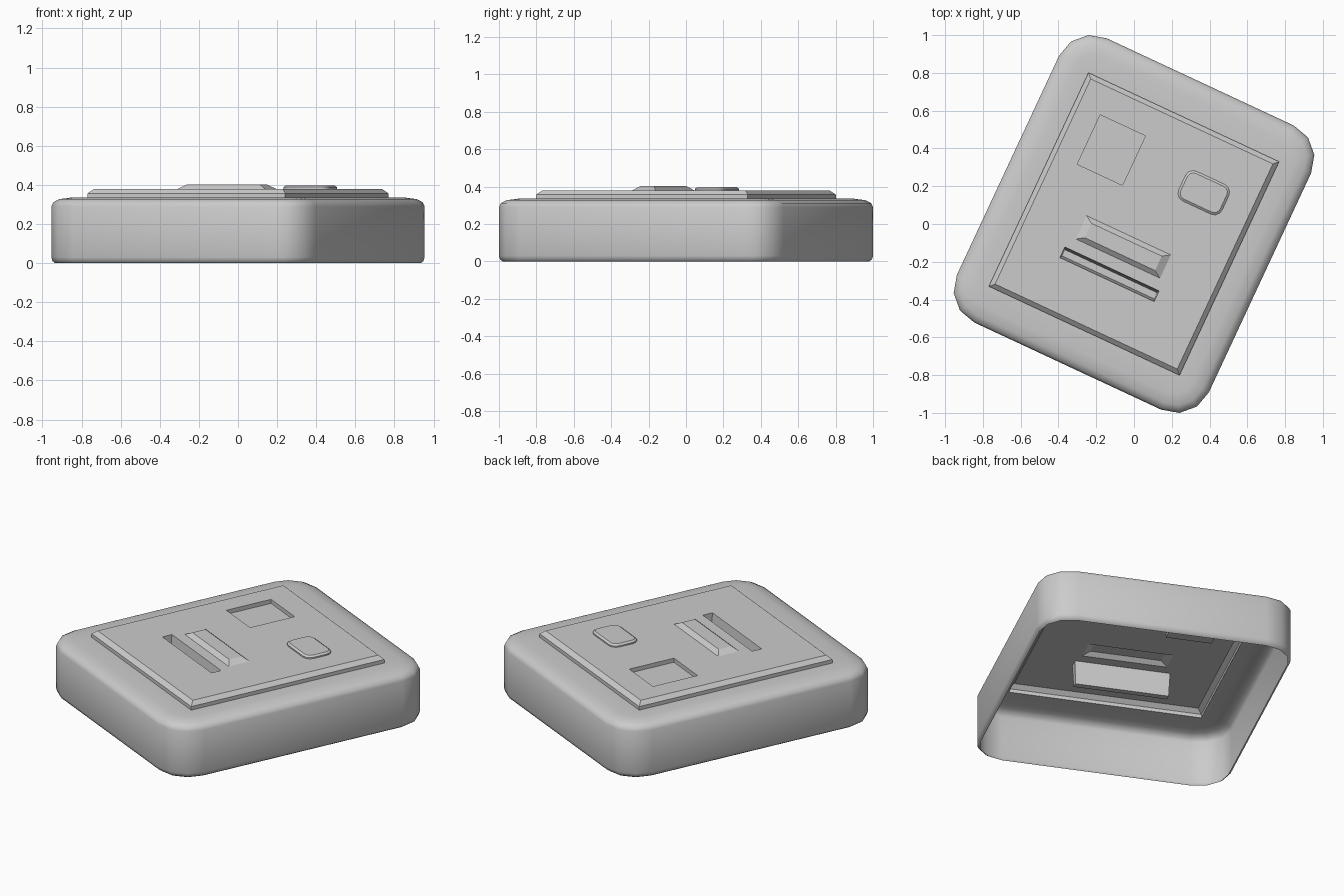
import bpy, bmesh
from math import radians, cos, sin, pi

if "Cube" in bpy.data.objects:
    bpy.data.objects.remove(bpy.data.objects["Cube"])

TURN = radians(-25)


def rect(cx, cy, hx, hy, z, r=0.0, seg=3):
    """Counter-clockwise rectangle outline, with rounded corners if r > 0."""
    pts = []
    for k, (sx, sy) in enumerate(((1, 1), (-1, 1), (-1, -1), (1, -1))):
        if r <= 0:
            pts.append((cx + sx * hx, cy + sy * hy, z))
            continue
        for i in range(seg + 1):
            a = (k + i / seg) * pi / 2
            pts.append((cx + sx * (hx - r) + r * cos(a),
                        cy + sy * (hy - r) + r * sin(a), z))
    return pts


def loft(bm, rings, cap=False):
    """Skin a stack of outlines; returns the vertex loops."""
    loops = [[bm.verts.new(p) for p in ring] for ring in rings]
    for a, b in zip(loops, loops[1:]):
        n = len(a)
        for i in range(n):
            j = (i + 1) % n
            bm.faces.new((a[i], a[j], b[j], b[i]))
    if cap:
        bm.faces.new(loops[-1])
    return loops


def fill(bm, loops):
    """Flat upward-facing fill of an outline with holes."""
    edges = []
    for lp in loops:
        for i, v in enumerate(lp):
            w = lp[(i + 1) % len(lp)]
            edges.append(bm.edges.get((v, w)) or bm.edges.new((v, w)))
    res = bmesh.ops.triangle_fill(bm, edges=edges, use_beauty=True,
                                  normal=(0, 0, 1))
    for f in res["geom"]:
        if isinstance(f, bmesh.types.BMFace):
            f.normal_update()
            if f.normal.z < 0:
                f.normal_flip()


def finish(bm, name, smooth=None):
    mesh = bpy.data.meshes.new(name)
    bm.to_mesh(mesh)
    bm.free()
    ob = bpy.data.objects.new(name, mesh)
    bpy.context.collection.objects.link(ob)
    ob.rotation_euler.z = TURN
    if smooth:
        bpy.ops.object.select_all(action='DESELECT')
        ob.select_set(True)
        bpy.context.view_layer.objects.active = ob
        bpy.ops.object.shade_smooth_by_angle(angle=radians(smooth))


# Body shell: open underneath, soft upper edge, hole where the panel sits
bm = bmesh.new()
profile = [(0.02, 0), (0.006, 0.01), (0, 0.03), (0, 0.29),
           (0.01, 0.311), (0.04, 0.327), (0.10, 0.335)]
body = loft(bm, [rect(0, 0, 0.736 - d, 0.83 - d, z, 0.19 - d)
                 for d, z in profile])
hole = [bm.verts.new(p) for p in rect(0, 0, 0.557, 0.624, 0.335)]
fill(bm, [body[-1], hole])
finish(bm, "body_shell", 45)

# Raised panel with chamfered rim, recess, slot and ridge as one sheet
TOP = 0.38
bm = bmesh.new()
rim = loft(bm, [rect(0, 0, 0.557, 0.624, 0.335),
                rect(0, 0, 0.557, 0.624, 0.357),
                rect(0, 0, 0.532, 0.599, TOP)])
recess = loft(bm, [rect(-0.274, 0.304, 0.132, 0.144, z)
                   for z in (TOP, TOP - 0.025)], cap=True)
slot = loft(bm, [rect(-0.005, -0.296, 0.275, 0.031, TOP),
                 rect(-0.005, -0.296, 0.270, 0.018, TOP - 0.14)], cap=True)
ridge = loft(bm, [rect(0, -0.134, 0.246, 0.068, TOP),
                  rect(0, -0.134, 0.205, 0.042, TOP + 0.022)], cap=True)
button_hole = [bm.verts.new(p)
               for p in rect(0.265, 0.306, 0.127, 0.087, TOP, 0.045)]
fill(bm, [rim[-1], recess[0], slot[0], ridge[0], button_hole])
finish(bm, "raised_panel")

# Rounded push button
bm = bmesh.new()
loft(bm, [rect(0.265, 0.306, 0.127 - d, 0.087 - d, z, 0.045 - d)
          for d, z in ((0, TOP), (0, TOP + 0.008), (0.012, TOP + 0.017))],
     cap=True)
finish(bm, "push_button", 35)
